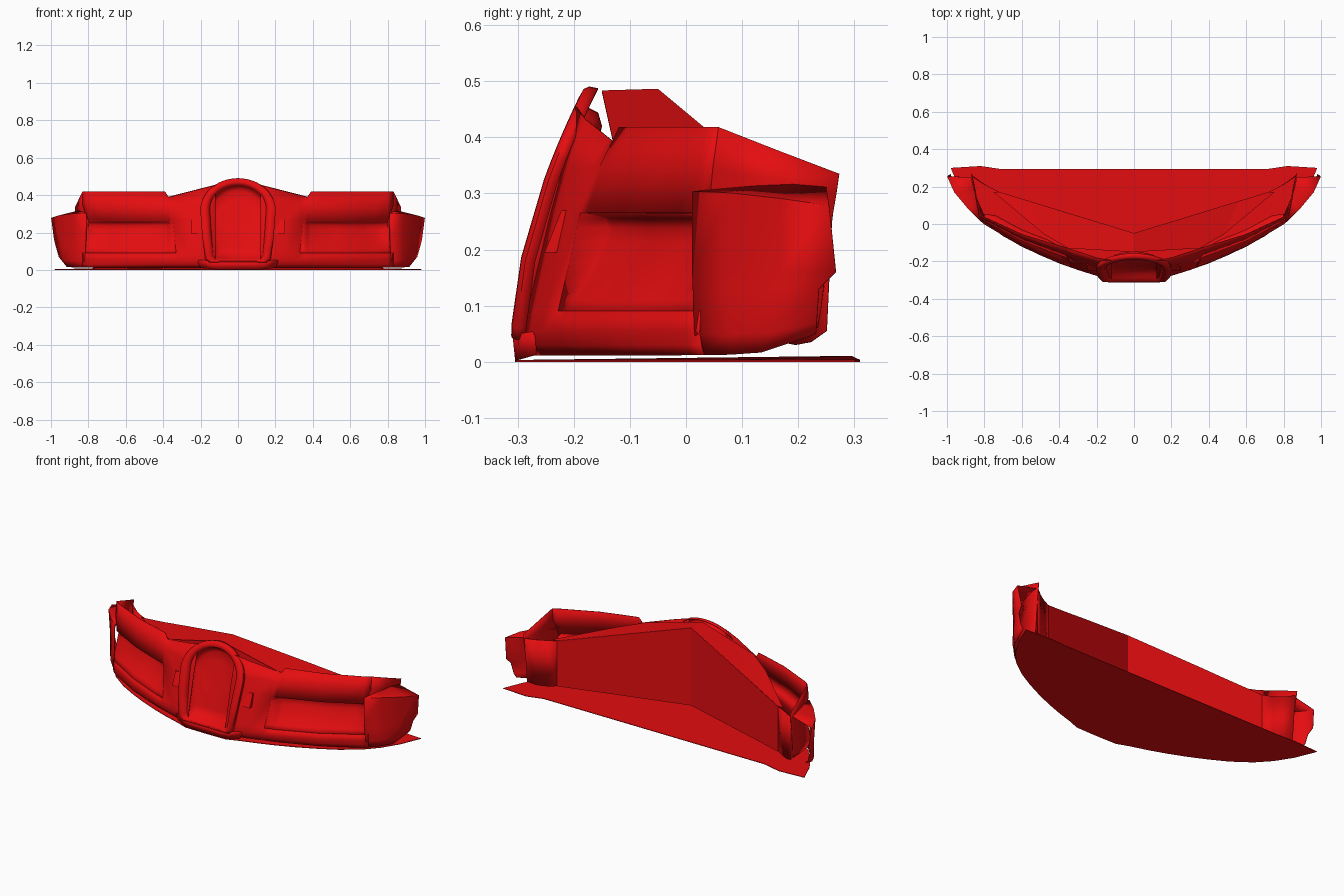
import bpy, bmesh, math
from mathutils import Vector

if "Cube" in bpy.data.objects:
    bpy.data.objects.remove(bpy.data.objects["Cube"])

red = bpy.data.materials.new("red_paint")
red.use_nodes = True
red.diffuse_color = (0.78, 0.004, 0.005, 1)
red.node_tree.nodes["Principled BSDF"].inputs["Base Color"].default_value = red.diffuse_color


def lerp(table, x):
    """Read a value from a sorted list of (x, value) pairs."""
    for (a, va), (b, vb) in zip(table, table[1:]):
        if x <= b:
            return va + (vb - va) * (x - a) / (b - a)
    return table[-1][1]


def finish(name, bm, mirror=True, thick=0.003, angle=30):
    bmesh.ops.recalc_face_normals(bm, faces=bm.faces)
    mesh = bpy.data.meshes.new(name)
    bm.to_mesh(mesh)
    bm.free()
    mesh.materials.append(red)
    ob = bpy.data.objects.new(name, mesh)
    bpy.context.collection.objects.link(ob)
    if angle:
        bpy.context.view_layer.objects.active = ob
        ob.select_set(True)
        bpy.ops.object.shade_smooth_by_angle(angle=math.radians(angle))
        ob.select_set(False)
    if mirror:
        ob.modifiers.new("Mirror", "MIRROR")
    if thick:
        mod = ob.modifiers.new("Shell", "SOLIDIFY")
        mod.thickness, mod.offset = thick, 0


def sheet(name, rows, skip=None, closed=False, cap=False, **kw):
    """Skin rows of points into a surface; skip(row, col) leaves holes."""
    bm = bmesh.new()
    grid = [[bm.verts.new(p) for p in row] for row in rows]
    n = len(rows[0])
    for i in range(len(grid) - 1):
        for j in range(n if closed else n - 1):
            if not (skip and skip(i, j)):
                k = (j + 1) % n
                bm.faces.new((grid[i][j], grid[i][k], grid[i + 1][k], grid[i + 1][j]))
    if cap:
        bm.faces.new(grid[-1])
    finish(name, bm, **kw)


# Nose curve in plan
plan = [(0, -.295), (.13, -.29), (.2, -.275), (.4, -.21), (.6, -.12), (.8, 0), (.83, .025)]


def skin_point(x, level):
    z, off = level
    if z is None:
        z = .418 if x >= .39 else .485 - .26 * x
    fade = lerp([(0, 1), (.39, 1), (.83, .35)], x)
    y = lerp(plan, x) + off * fade
    # slanted ends of the side opening
    if .08 < z < .3:
        t = (z - .09) / .175
        if x == .33:
            x += .02 * t
        elif x == .83:
            x -= .03 * t
    return Vector((x, y, z))


# Main skin with an opening on each side
levels = [(.012, .02), (.03, .006), (.055, 0), (.09, .006), (.265, .045), (.345, .066), (None, .095)]
stations = [.12, .2, .26, .33, .37, .39, .46, .53, .6, .67, .74, .8, .83]
sheet("bumper_skin", [[skin_point(x, lv) for x in stations] for lv in levels],
      skip=lambda i, j: i == 3 and stations[j] >= .33, angle=25)

# Scooped side openings, curving deeper toward the roof
opening = [x for x in stations if x >= .33]
side_fade = [(.33, 0), (.37, .7), (.46, 1), (.74, 1), (.8, .6), (.83, 0)]
rows = []
for t, depth in [(0, 0), (.12, .015), (.3, .035), (.5, .05), (.7, .06), (.85, .062), (.95, .048), (1, 0)]:
    lv = (.09 + .175 * t, .006 + .039 * t)
    rows.append([skin_point(x, lv) + Vector((0, depth * lerp(side_fade, x), 0)) for x in opening])
sheet("side_scoop", rows, angle=60)

# Flared corner panels with a shelf folding back to the fin
sheet("corner_flare", [
    [(.82, .03, .012), (.87, .08, .013), (.915, .135, .017), (.94, .232, .05)],
    [(.82, .016, .05), (.885, .08, .05), (.935, .15, .052), (.957, .233, .07)],
    [(.814, .013, .13), (.88, .08, .13), (.945, .165, .13), (.974, .237, .13)],
    [(.812, .012, .16), (.88, .08, .16), (.95, .17, .16), (.982, .267, .16)],
    [(.81, .012, .303), (.885, .08, .3), (.96, .17, .29), (.998, .255, .278)],
    [(.808, .05, .305), (.84, .12, .312), (.858, .19, .315), (.87, .25, .31)]])

# Fins run back from the outer edge of the skin
fin_rows = []
for lv, mid, back in zip(levels[2:],
                         [(.845, .16, .05), (.847, .16, .09), (.85, .16, .265), (.85, .16, .32), (.85, .16, .378)],
                         [(.86, .235, .06), (.862, .24, .09), (.868, .262, .265), (.869, .268, .3),
                          (.87, .273, .335)]):
    fin_rows.append([skin_point(.83, lv), mid, back])
sheet("corner_fin", fin_rows)

# V-shaped rear wall, its rounded corner returns and the faceted roof
sheet("rear_wall", [
    [(0, -.05, .03), (.72, .17, .035)],
    [(0, -.05, .485), (.72, .17, .3)]], angle=0)
sheet("rear_return", [
    [(.72, .17, .035), (.77, .195, .03), (.82, .222, .035), (.86, .25, .055)],
    [(.72, .17, .3), (.77, .195, .3), (.82, .225, .302), (.868, .262, .312)]])
sheet("roof", [
    [(0, -.05, .485), (.39, .07, .385), (.56, .12, .341), (.72, .17, .3)],
    [(0, -.15, .482), (.35, -.13, .392), (.48, -.055, .36), (.75, .17, .3)]], angle=0)


# Upright arched grille surround
def arch(width, low, high, foot, push):
    """U-shaped loop with a raked, curved face."""
    pts = [(foot, low), (foot + (width - foot) * .45, low + .02)]
    spring = high - width * .85
    pts += [(width * .95, low + (spring - low) * .5)]
    pts += [(width * math.cos(a), spring + (high - spring) * math.sin(a))
            for a in [math.pi * i / 24 for i in range(13)]]
    pts += [(-x, z) for x, z in reversed(pts[:-1])]
    return [(x, -.31 + .13 * (max(z - .05, 0) / .44) ** 1.7 + push, z) for x, z in pts]


sheet("grille_surround", [
    arch(.199, .04, .486, .15, .025),
    arch(.2, .04, .489, .152, .008),
    arch(.19, .043, .485, .146, .001),
    arch(.172, .047, .471, .138, 0),
    arch(.157, .053, .459, .128, .008),
    arch(.152, .06, .451, .12, .025),
    arch(.148, .07, .443, .115, .045),
    arch(.138, .085, .42, .105, .062),
    arch(.115, .1, .37, .09, .072)], closed=True, cap=True, mirror=False, angle=50)

# Chin under the grille
sheet("grille_chin", [
    [(0, -.303, .002), (.1, -.303, .002), (.14, -.297, .004), (.2, -.268, .012)],
    [(0, -.308, .05), (.1, -.308, .05), (.15, -.298, .05), (.22, -.267, .055)]])

# Small blocks beside the grille
bm = bmesh.new()
bmesh.ops.create_cube(bm, size=1)
for v in bm.verts:
    v.co = Vector((.222 + v.co.x * .06, -.222 + v.co.y * .03 + v.co.z * .03, .232 + v.co.z * .075))
finish("grille_side_block", bm, thick=0, angle=0)

# Thin floor plate, lifted slightly along the middle of its rear edge
half = [(0, -.305), (.13, -.303), (.2, -.277), (.3, -.246), (.4, -.21), (.5, -.168), (.6, -.12),
        (.7, -.065), (.8, .008), (.87, .085), (.93, .18), (.98, .3), (.82, .31), (.72, .295), (0, .295)]
outline = half + [(-x, y) for x, y in reversed(half[1:-1])]
bm = bmesh.new()
base = bm.faces.new([bm.verts.new((x, y, .009 if y > .2 and abs(x) < .8 else .002)) for x, y in outline])
top = bmesh.ops.extrude_face_region(bm, geom=[base])["geom"]
bmesh.ops.translate(bm, vec=(0, 0, .0015), verts=[v for v in top if isinstance(v, bmesh.types.BMVert)])
bmesh.ops.translate(bm, vec=(0, 0, -.002), verts=base.verts)
finish("floor_plate", bm, mirror=False, thick=0, angle=0)
